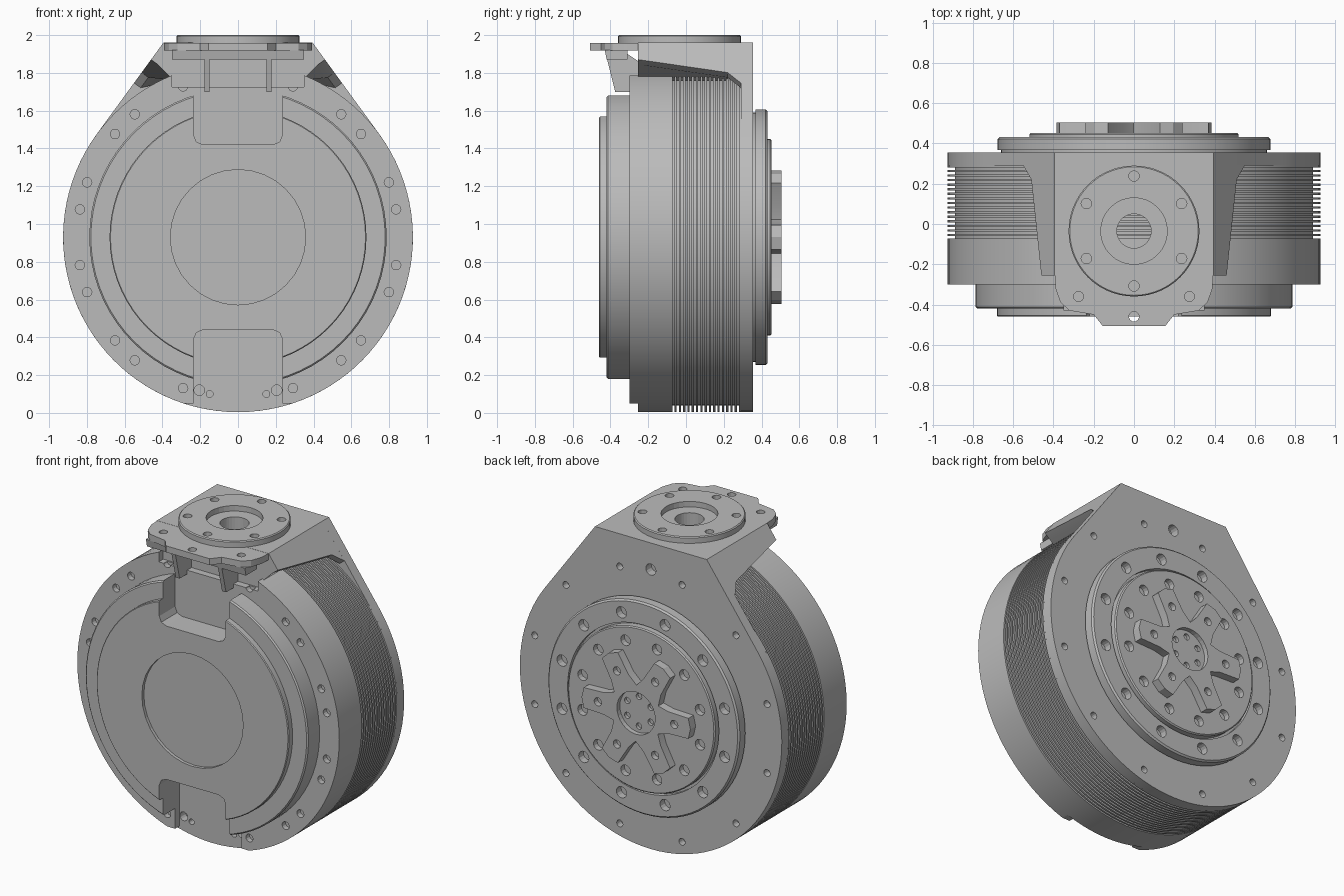
import bpy, bmesh, math

if "Cube" in bpy.data.objects:
    bpy.data.objects.remove(bpy.data.objects["Cube"], do_unlink=True)

grey = bpy.data.materials.new("machined_grey")
grey.use_nodes = True
COLOUR = (0.5, 0.5, 0.5, 1)
grey.diffuse_color = COLOUR
grey.node_tree.nodes["Principled BSDF"].inputs["Base Color"].default_value = COLOUR

AXIS = 0.93    # height of the drum axis
R = 0.926      # drum radius


def finish(bm, name, smooth=True):
    bmesh.ops.recalc_face_normals(bm, faces=bm.faces)
    mesh = bpy.data.meshes.new(name)
    bm.to_mesh(mesh)
    bm.free()
    obj = bpy.data.objects.new(name, mesh)
    bpy.context.collection.objects.link(obj)
    mesh.materials.append(grey)
    bpy.ops.object.select_all(action='DESELECT')
    bpy.context.view_layer.objects.active = obj
    obj.select_set(True)
    if smooth:
        bpy.ops.object.shade_smooth_by_angle(angle=math.radians(25))
    return obj


def add_loft(bm, sections, axis='y'):
    """Skin a stack of equal-length outlines; axis 'y' = (x, z), 'z' = (x, y), 'x' = (y, z)."""
    place = {'y': lambda p, t: (p[0], t, p[1]),
             'z': lambda p, t: (p[0], p[1], t),
             'x': lambda p, t: (t, p[0], p[1])}[axis]
    rings = [[bm.verts.new(place(p, t)) for p in pts] for t, pts in sections]
    n = len(rings[0])
    for a, b in zip(rings, rings[1:]):
        for i in range(n):
            j = (i + 1) % n
            bm.faces.new((a[i], a[j], b[j], b[i]))
    bm.faces.new(rings[0])
    bm.faces.new(rings[-1])


def loft(name, sections, axis='y'):
    bm = bmesh.new()
    add_loft(bm, sections, axis)
    return finish(bm, name)


def circle(r, n=72, cx=0.0, cy=AXIS):
    return [(cx + r * math.cos(math.tau * i / n), cy + r * math.sin(math.tau * i / n))
            for i in range(n)]


def polar(r, degrees):
    a = math.radians(degrees)
    return r * math.cos(a), AXIS + r * math.sin(a)


def rect(x0, x1, y0, y1):
    return [(x0, y0), (x1, y0), (x1, y1), (x0, y1)]


def shouldered(topx, topz, n=72):
    """Circle with straight tangents rising to a flat top."""
    dz = topz - AXIS
    tangent = math.degrees(math.atan2(dz, topx) - math.acos(R / math.hypot(topx, dz)))
    sweep = 180 + 2 * tangent
    return [polar(R, tangent - sweep * i / n) for i in range(n + 1)] + [(-topx, topz), (topx, topz)]


def cut(obj, volumes):
    """Subtract a list of separate (sections, axis) volumes."""
    bm = bmesh.new()
    for sections, axis in volumes:
        add_loft(bm, sections, axis)
    cutter = finish(bm, "cutter", False)
    cutter.hide_render = True
    mod = obj.modifiers.new("cut", 'BOOLEAN')
    mod.object, mod.operation, mod.solver = cutter, 'DIFFERENCE', 'EXACT'
    bpy.context.view_layer.objects.active = obj
    bpy.ops.object.modifier_apply(modifier="cut")
    bpy.data.objects.remove(cutter, do_unlink=True)


def hole(x, z, r, y0, y1, n=14):
    outline = circle(r, n, x, z)
    return [(y0, outline), (y1, outline)], 'y'


def bolt_ring(r, count, start, size, y0, y1):
    return [hole(*polar(r, start + 360 * i / count), size, y0, y1) for i in range(count)]


def notch(s, y0, y1):
    """Rounded slot open towards the top (s = 1) or bottom (s = -1) rim."""
    w, c, inner, outer = 0.235, 0.05, 0.49, 1.1
    pts = [(-w, outer), (-w, inner + c), (-w + c * .3, inner + c * .3), (-w + c, inner),
           (w - c, inner), (w - c * .3, inner + c * .3), (w, inner + c), (w, outer)]
    pts = [(x, AXIS + s * z) for x, z in pts]
    return [(y0, pts), (y1, pts)], 'y'


# Round finned drum body
outer, inner = circle(R, 96), circle(0.89, 96)
FINS, START, END = 16, -0.072, 0.292
pitch = (END - START) / FINS
body_sections = [(-0.255, outer), (START, outer)]
for i in range(FINS):
    y = START + i * pitch
    body_sections += [(y, inner), (y + pitch * 0.5, inner), (y + pitch * 0.5, outer), (y + pitch, outer)]
drum = loft("finned_drum", body_sections)
cut(drum, [hole(s * x, z, r, -0.3, -0.2) for s in (1, -1)
           for x, z, r in ((0.205, 0.12, 0.028), (0.15, 0.1, 0.018))])

# Back plate with straight shoulders
plate = shouldered(0.395, 1.96)
back_plate = loft("back_plate", [(0.29, plate), (0.355, plate)])
cut(back_plate, bolt_ring(0.85, 12, 15, 0.022, 0.31, 0.4) + [hole(0, 1.79, 0.036, 0.30, 0.4)])

# Neck block whose shoulders widen towards the back and overhang the drum
neck_sections = []
for y, x in ((-0.255, 0.46), (0.22, 0.51), (0.29, 0.55)):
    z = 1.96 - (x - 0.395) * 1.375
    right = [(0.395, 1.96), (x, z), (x - 0.035, z - 0.026), (0.34, 1.76)]
    neck_sections.append((y, right + [(-a, b) for a, b in reversed(right)]))
neck = loft("neck_block", neck_sections)

# Front flange, opened under the neck, flattened and slotted at the bottom
flange = loft("front_flange", [(-0.30, circle(R, 96)), (-0.252, circle(R, 96))])
cut(flange, [([(-0.4, r), (-0.2, r)], 'y')
             for r in (rect(-0.35, 0.35, 1.725, 2.1), rect(-1, 1, -0.2, 0.05))])
cut(flange, [notch(-1, -0.4, -0.2)])
angles = [s * a for s in (1, -1) for a in (10, 20, 40, 50, 70)]
angles += [180 - a for a in angles]
cut(flange, [hole(*polar(0.85, a), 0.025, -0.4, -0.265) for a in angles])

# Stepped front cover with a shallow round recess and two slots
cover = loft("front_cover", [(-0.295, circle(0.787)), (-0.412, circle(0.787)), (-0.42, circle(0.779)),
                             (-0.42, circle(0.68)), (-0.455, circle(0.68)), (-0.46, circle(0.675))])
cut(cover, [notch(1, -0.6, -0.2), notch(-1, -0.6, -0.2), hole(0, AXIS, 0.358, -0.6, -0.44, 32)])

# Output ring and hub plate at the back
ring = loft("output_ring", [(0.35, circle(0.66)), (0.368, circle(0.66)), (0.368, circle(0.677)),
                            (0.422, circle(0.677)), (0.432, circle(0.667))])
cut(ring, bolt_ring(0.595, 12, 15, 0.036, 0.385, 0.5) + [hole(0, AXIS, 0.535, 0.405, 0.5, 72)])
hub = loft("hub_plate", [(0.40, circle(0.52)), (0.445, circle(0.52)), (0.452, circle(0.513))])
cut(hub, bolt_ring(0.43, 12, 15, 0.034, 0.415, 0.5))

# Six-armed spider
star = []
for i in range(6):
    for r, da in ((0.18, -29), (0.24, -17), (0.375, -10), (0.385, 0), (0.375, 10), (0.24, 17)):
        star.append(polar(r, i * 60 + da))
spider = loft("output_spider", [(0.445, star), (0.505, star)])
cut(spider, [hole(0, AXIS, 0.135, 0.43, 0.6, 32)] + bolt_ring(0.27, 6, 0, 0.026, 0.47, 0.6))
centre = loft("spider_centre", [(0.45, circle(0.136, 32)), (0.475, circle(0.136, 32))])
cut(centre, bolt_ring(0.095, 6, 30, 0.02, 0.455, 0.6))

# Top mounting plate with a front tab
half = [(0.395, -0.2), (0.39, -0.32), (0.365, -0.39), (0.32, -0.43), (0.20, -0.45), (0.155, -0.507)]
outline = half + [(-x, y) for x, y in reversed(half)]
top_plate = loft("top_plate", [(1.918, outline), (1.959, outline)], 'z')
cut(top_plate, [([(1.8, c), (2.1, c)], 'z') for c in
                (circle(0.025, 16, x, y) for x, y in ((0.275, -0.36), (-0.275, -0.36), (0, -0.46)))])
loft("under_plate", [(1.87, rect(-0.35, 0.35, -0.42, -0.31)), (1.92, rect(-0.35, 0.35, -0.43, -0.31))], 'z')

# Support ribs under the plate
rib = [(-0.42, 1.88), (-0.375, 1.70), (-0.25, 1.70), (-0.25, 1.86), (-0.31, 1.90)]
for side, name in ((1, "left"), (-1, "right")):
    loft(name + "_rib", [(side * 0.15, rib), (side * 0.178, rib)], 'x')

# Round port on top, with a stepped bore down to the drum
CY = -0.035
port = loft("port_ring", [(1.93, circle(0.325, 56, 0, CY)), (1.994, circle(0.325, 56, 0, CY)),
                          (2.0, circle(0.319, 56, 0, CY))], 'z')
bolts = [circle(0.026, 14, 0.273 * math.sin(math.radians(60 * i)), CY + 0.273 * math.cos(math.radians(60 * i)))
         for i in range(6)]
recess, bore = circle(0.165, 32, 0, CY), circle(0.085, 32, 0, CY)
cut(port, [([(1.965, b), (2.1, b)], 'z') for b in bolts + [recess]])
for part in (port, neck):
    cut(part, [([(1.70, bore), (2.2, bore)], 'z')])
cut(neck, [([(1.94, recess), (2.2, recess)], 'z')])
